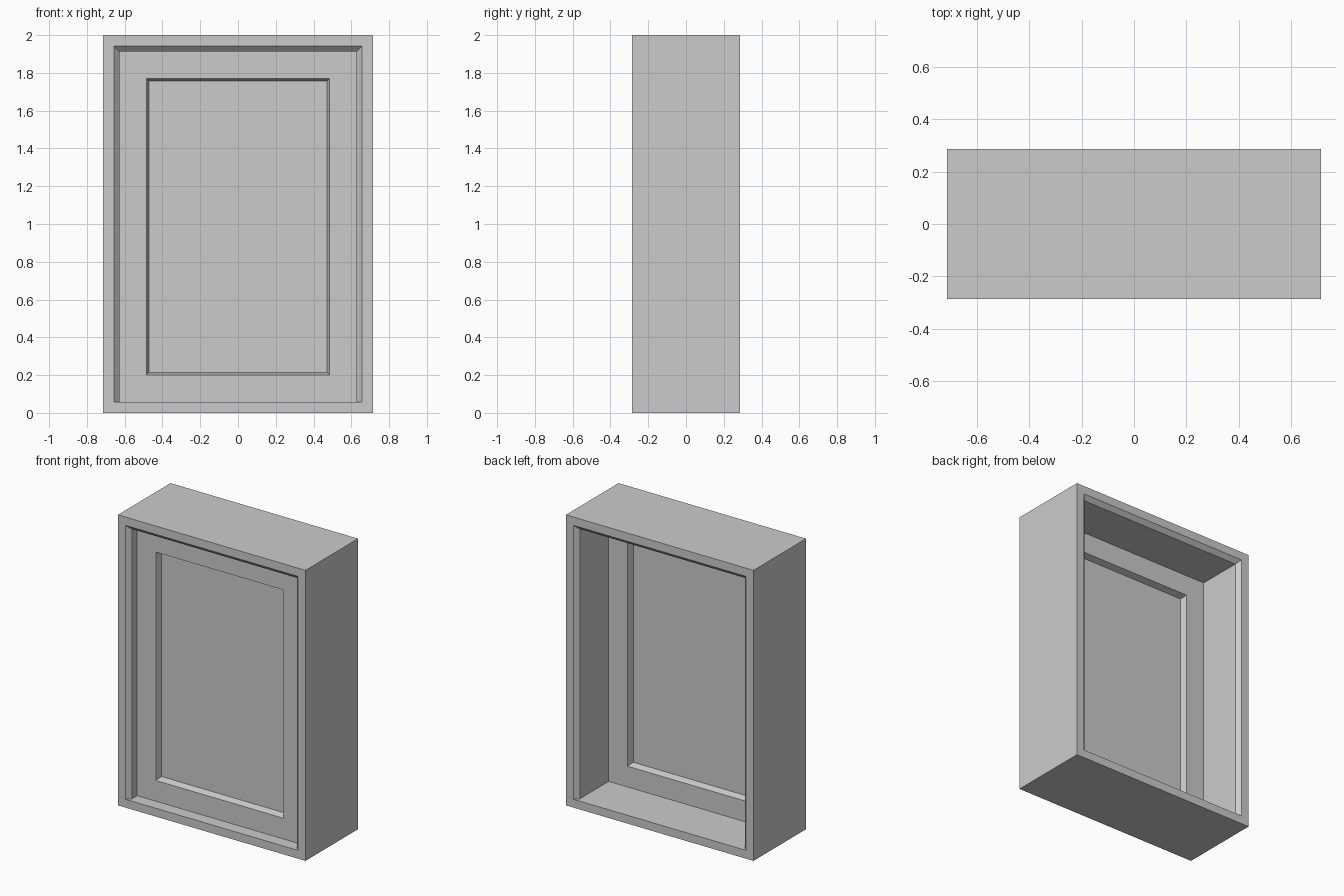
import bpy, bmesh

if "Cube" in bpy.data.objects:
    bpy.data.objects.remove(bpy.data.objects["Cube"])

U = 2 / 70  # model module: 70 units tall, 50 wide, 20 deep

# Rectangular outlines from the front panel, out around the case, to the back panel:
# (half width, bottom, top, y) in modules
loops = [
    (16.5, 7.5, 61.5, -5.5),   # front panel, sunken face
    (17, 7, 62, -7),           # front panel, rim
    (22, 2, 67, -7),           # front recess floor
    (22, 2, 67, -9),           # front chamfer, inner (sides and top only)
    (23, 2, 68, -10),          # front chamfer, outer
    (25, 0, 70, -10),          # case, front
    (25, 0, 70, 10),           # case, back
    (23, 2, 68, 10),           # back chamfer, outer
    (22, 2, 67, 9),            # back chamfer, inner
    (22, 2, 67, -2),           # back recess floor
    (17, 7, 62, -2),           # back panel, rim
    (16.5, 7.5, 61.5, -3.5),   # back panel, sunken face
]


def add_loop(bm, w, z0, z1, y):
    corners = [(-w, z0), (w, z0), (w, z1), (-w, z1)]
    return [bm.verts.new((x * U, y * U, z * U)) for x, z in corners]


bm = bmesh.new()
rings = [add_loop(bm, *l) for l in loops]

# Bridge neighbouring outlines, then cap the two sunken panels
for a, b in zip(rings, rings[1:]):
    for i in range(4):
        j = (i + 1) % 4
        bm.faces.new((a[i], a[j], b[j], b[i]))
bm.faces.new(rings[0])
bm.faces.new(rings[-1])
bmesh.ops.recalc_face_normals(bm, faces=bm.faces)

# Deep framed box with a recessed divider panel
mesh = bpy.data.meshes.new("framed_box")
bm.to_mesh(mesh)
bm.free()
bpy.context.collection.objects.link(bpy.data.objects.new("framed_box", mesh))
